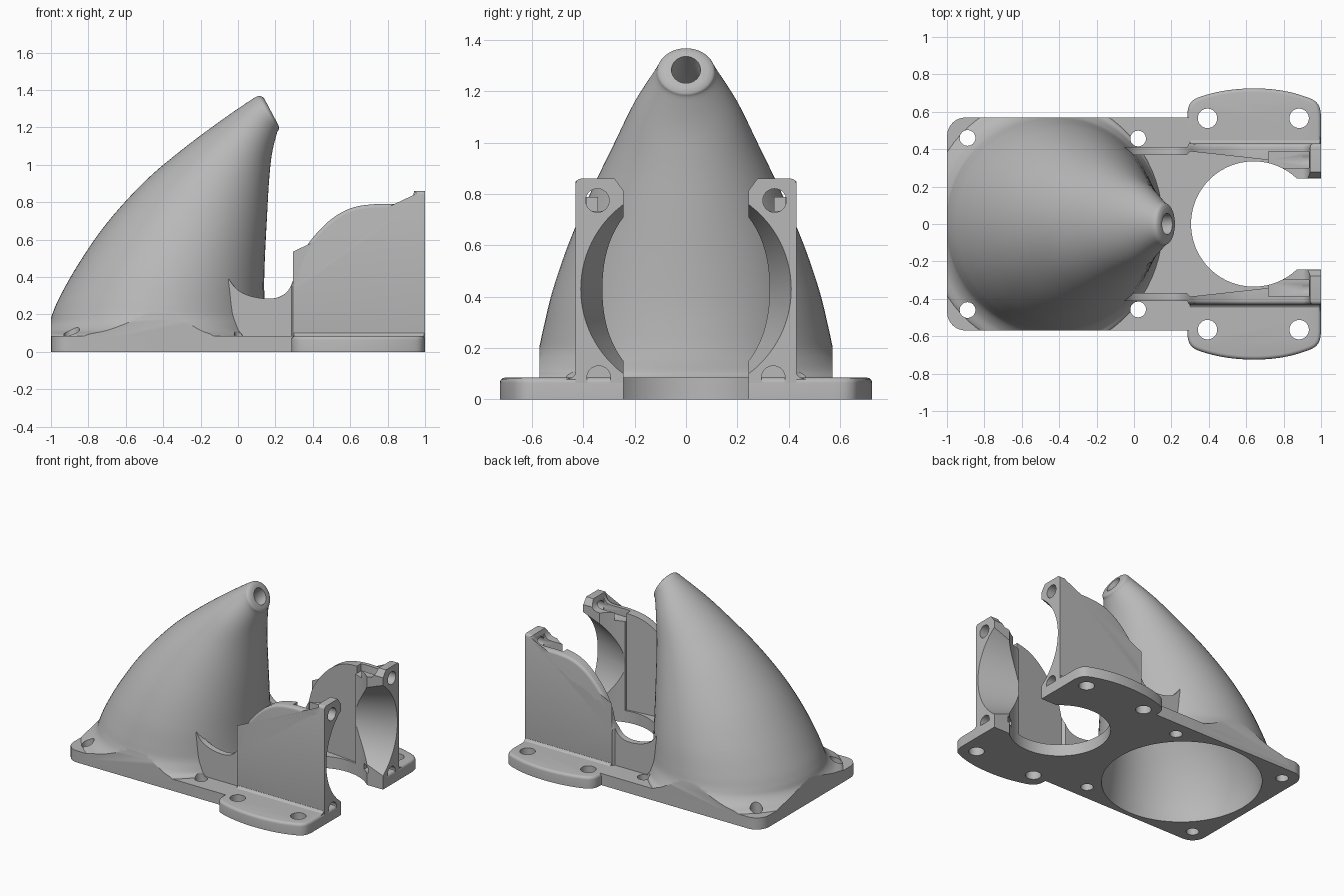
import bpy, bmesh
from math import pi, cos, sin
from mathutils import Vector

cube = bpy.data.objects.get("Cube")
if cube:
    bpy.data.objects.remove(cube, do_unlink=True)

grey = bpy.data.materials.new("plain grey")
grey.use_nodes = True
grey.diffuse_color = (0.48, 0.48, 0.48, 1)
grey.node_tree.nodes["Principled BSDF"].inputs["Base Color"].default_value = (0.48, 0.48, 0.48, 1)


def face_outward(bm):
    bmesh.ops.recalc_face_normals(bm, faces=bm.faces)
    if bm.calc_volume(signed=True) < 0:
        bmesh.ops.reverse_faces(bm, faces=bm.faces)


def finish_mesh(name, bm):
    face_outward(bm)
    mesh = bpy.data.meshes.new(name)
    bm.to_mesh(mesh)
    bm.free()
    obj = bpy.data.objects.new(name, mesh)
    bpy.context.collection.objects.link(obj)
    mesh.materials.append(grey)
    return obj


def spline(points, steps=5):
    """Smooth curve through the given points."""
    p = [Vector(q) for q in points]
    p = [p[0]] + p + [p[-1]]
    out = []
    for a, b, c, d in zip(p, p[1:], p[2:], p[3:]):
        for i in range(steps):
            t = i / steps
            out.append(0.5 * (2 * b + (c - a) * t + (2 * a - 5 * b + 4 * c - d) * t ** 2
                              + (3 * b - a - 3 * c + d) * t ** 3))
    return [tuple(q) for q in out + [p[-1]]]


def prism(name, outline, axis, low, high, rounding=0):
    """Extrude an outline along an axis, optionally rounding the high end."""
    place = {"x": lambda u, v, w: (w, u, v), "y": lambda u, v, w: (u, w, v),
             "z": lambda u, v, w: (u, v, w)}[axis]
    bm = bmesh.new()
    ends = [[bm.verts.new(place(u, v, w)) for u, v in outline] for w in (low, high)]
    bm.faces.new(ends[0])
    cap = bm.faces.new(ends[1])
    n = len(outline)
    for i in range(n):
        j = (i + 1) % n
        bm.faces.new((ends[0][i], ends[0][j], ends[1][j], ends[1][i]))
    if rounding:
        face_outward(bm)
        bmesh.ops.bevel(bm, geom=list(cap.edges), offset=rounding, segments=4,
                        profile=0.5, affect='EDGES', clamp_overlap=False)
    return finish_mesh(name, bm)


def box(x0, x1, y0, y1, z0, z1):
    return prism("cutter", [(x0, y0), (x1, y0), (x1, y1), (x0, y1)], "z", z0, z1)


def disc(u, v, r, axis, low, high, sides=32):
    pts = [(u + r * cos(2 * pi * i / sides), v + r * sin(2 * pi * i / sides)) for i in range(sides)]
    return prism("cutter", pts, axis, low, high)


def loft(name, rings, sides=72):
    """Skin tilted oval rings: left x, left z, right x, right z, half width."""
    bm = bmesh.new()
    rows = []
    for lx, lz, rx, rz, w in spline(rings):
        rows.append([])
        for i in range(sides):
            c, s = cos(2 * pi * i / sides), sin(2 * pi * i / sides)
            rows[-1].append(bm.verts.new(((lx + rx) / 2 + c * (rx - lx) / 2, w * s,
                                          (lz + rz) / 2 + c * (rz - lz) / 2)))
    for a, b in zip(rows, rows[1:]):
        for i in range(sides):
            j = (i + 1) % sides
            bm.faces.new((a[i], a[j], b[j], b[i]))
    bm.faces.new(rows[0])
    bm.faces.new(rows[-1])
    return finish_mesh(name, bm)


def apply(obj, mod):
    bpy.ops.object.select_all(action='DESELECT')
    bpy.context.view_layer.objects.active = obj
    obj.select_set(True)
    bpy.ops.object.modifier_apply(modifier=mod.name)


def combine(obj, others, operation='DIFFERENCE'):
    """Boolean with each other object; a solver that empties the part is retried."""
    for other in others:
        for solver in ('EXACT', 'MANIFOLD', 'FLOAT'):
            backup = obj.data.copy()
            mod = obj.modifiers.new("cut", 'BOOLEAN')
            mod.operation, mod.solver, mod.object = operation, solver, other
            apply(obj, mod)
            if len(obj.data.polygons):
                break
            obj.data = backup


def mirror(obj):
    mod = obj.modifiers.new("mirror", 'MIRROR')
    mod.use_axis = (False, True, False)
    apply(obj, mod)


# Shared cutters: duct cavity, round opening, vertical screw holes
cavity = loft("cutter", [(-.93, -.1, .13, -.1, .53), (-.93, .14, .1, .12, .53),
                         (-.79, .46, .08, .36, .46), (-.46, .85, .1, .7, .32),
                         (-.09, 1.15, .12, 1.02, .15), (.08, 1.285, .13, 1.17, .062),
                         (.22, 1.385, .27, 1.27, .062)])
opening = disc(.64, 0, .335, "z", -.2, 1, 96)
mouth = box(.8, 1.2, -.243, .243, -.2, 1)
drills = []
for side in (-1, 1):
    for x, y, r in ((-.89, .46, .042), (.022, .457, .042), (.393, .565, .052), (.883, .565, .052)):
        drills.append(disc(x, side * y, r, "z", -.1, .3))

# Base plate with its wider mounting flange
corner = [(-.9 - .1 * sin(a * pi / 12), .47 + .1 * cos(a * pi / 12)) for a in range(7)]
half = [(.4, .57)] + corner
base_plate = prism("base_plate", half + [(x, -y) for x, y in reversed(half)], "z", 0, .085)
edge = spline([(.285, .58), (.295, .635), (.34, .675), (.48, .712), (.64, .725),
               (.8, .712), (.94, .672), (.987, .635), (1, .58)])
flange = prism("cutter", edge + [(x, -y) for x, y in reversed(edge)], "z", 0, .085, .02)
combine(base_plate, [flange], 'UNION')
combine(base_plate, [cavity, opening, mouth] + drills)

# Leaning hollow duct, flared into the plate and trimmed to its sides
duct = loft("duct", [(-1.13, .03, .155, .03, .70), (-1.11, .085, .155, .085, .68),
                     (-1.05, .115, .152, .11, .63), (-1.01, .155, .15, .15, .595),
                     (-.99, .21, .147, .19, .573), (-.95, .3, .143, .25, .556),
                     (-.85, .475, .14, .37, .52), (-.7, .69, .145, .53, .455),
                     (-.5, .91, .155, .72, .365), (-.3, 1.08, .165, .9, .28),
                     (-.1, 1.23, .18, 1.05, .205), (.07, 1.347, .207, 1.165, .125),
                     (.115, 1.368, .218, 1.19, .11), (.14, 1.355, .217, 1.21, .088)])
combine(duct, [box(-1, .6, -.57, .57, 0, 2)], 'INTERSECT')
combine(duct, [cavity] + drills)

# Side wall: swept outline with a rounded outer rim
crest = spline([(-.05, .39), (0, .33), (.08, .295), (.18, .285), (.25, .31), (.29, .37),
                (.33, .5), (.4, .61), (.5, .71), (.61, .77), (.74, .79), (.88, .79),
                (.925, .81), (.942, .86)])
side_wall = prism("side_walls", crest + [(1.1, .86), (1.1, .01), (-.05, .01)],
                  "y", .243, .43, .02)

# Thin the wall, then cut the flared seat, clamp holes, nut pockets and top corner
bpy.ops.mesh.primitive_cone_add(vertices=96, radius1=.26, radius2=.44, depth=.6,
                                location=(.8, 0, .43), rotation=(0, pi / 2, 0))
seat = bpy.context.object
seat.name = "cutter"
inside = [(-.2, .1), (-.2, .368), (.28, .368), (.3, .388), (.72, .342), (.72, .1)]
outside = [(-.2, .412), (.285, .412), (.3, .44), (.3, .6), (-.2, .6)]
combine(side_wall, [prism("cutter", inside, "z", -.1, 1.1),
                    prism("cutter", outside, "z", -.1, 1.1),
                    box(1, 1.3, .1, .6, -.1, 1.1), opening, seat, cavity,
                    disc(.345, .775, .046, "x", .9, 1.1), disc(.34, .085, .046, "x", .85, 1.1),
                    box(.72, .935, .3, .388, .735, 1), box(.82, .88, .2, .385, .04, .13),
                    prism("cutter", [(.2, .81), (.245, .815), (.285, .87), (.2, .9)], "x", .9, 1.1)])
mirror(side_wall)

# Concave fillet where each wall meets the flange
curve = [(.465 - .04 * sin(a * pi / 12), .12 - .04 * cos(a * pi / 12)) for a in range(7)]
wall_fillet = prism("wall_fillets", curve + [(.42, .12), (.42, .07), (.465, .07)], "x", .3, .995)
mirror(wall_fillet)

# Remove cutters and smooth the curved faces
for obj in list(bpy.data.objects):
    if obj.name.startswith("cutter"):
        bpy.data.objects.remove(obj, do_unlink=True)
for obj in (base_plate, duct, side_wall, wall_fillet):
    bpy.ops.object.select_all(action='DESELECT')
    bpy.context.view_layer.objects.active = obj
    obj.select_set(True)
    bpy.ops.object.shade_smooth_by_angle(angle=pi / 6)
